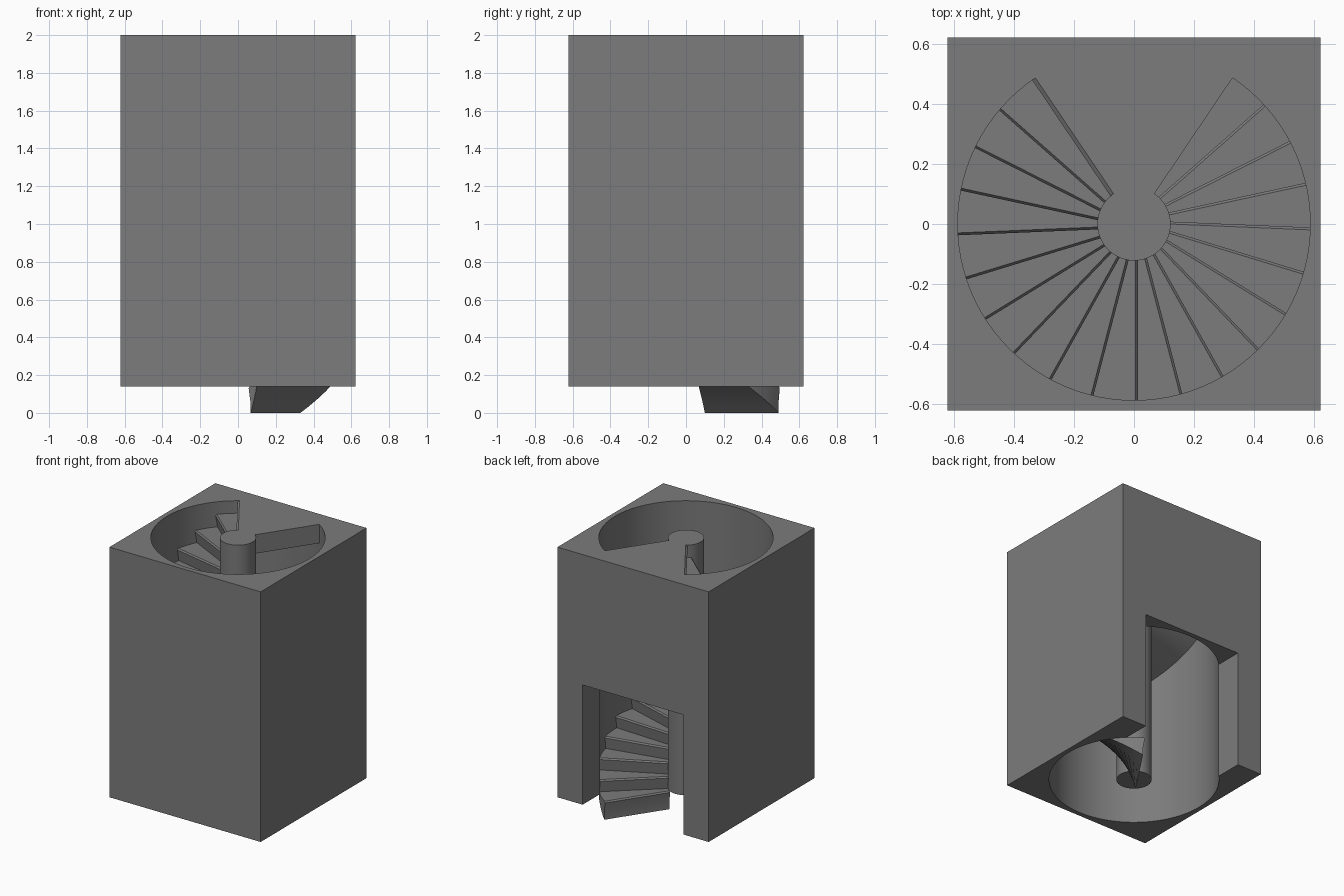
import bpy, bmesh, math
from mathutils import Vector

cube = bpy.data.objects.get("Cube")
if cube:
    bpy.data.objects.remove(cube, do_unlink=True)

HALF, TOP, FLOOR = 0.622, 2.0, 0.14      # tower half width, top and floor level
SHAFT, POLE = 0.587, 0.122               # radii
STEPS, CUTS = 20, 4                      # treads, slices per tread
START, END = math.radians(56), math.radians(-236)
RISE = (TOP - FLOOR) / STEPS
TURN = (END - START) / STEPS

grey = bpy.data.materials.new("concrete grey")
grey.use_nodes = True
grey.diffuse_color = (0.2, 0.2, 0.2, 1)
for node in grey.node_tree.nodes:
    if node.type == 'BSDF_PRINCIPLED':
        node.inputs["Base Color"].default_value = grey.diffuse_color


def add_object(name, bm):
    mesh = bpy.data.meshes.new(name)
    bmesh.ops.recalc_face_normals(bm, faces=bm.faces)
    bm.to_mesh(mesh)
    bm.free()
    obj = bpy.data.objects.new(name, mesh)
    bpy.context.collection.objects.link(obj)
    mesh.materials.append(grey)
    return obj


def box(name, low, high):
    bm = bmesh.new()
    bmesh.ops.create_cube(bm, size=1)
    low, high = Vector(low), Vector(high)
    bmesh.ops.scale(bm, vec=high - low, verts=bm.verts)
    bmesh.ops.translate(bm, vec=(low + high) / 2, verts=bm.verts)
    return add_object(name, bm)


def cylinder(name, radius, low, high, sides):
    bm = bmesh.new()
    bmesh.ops.create_cone(bm, cap_ends=True, segments=sides, radius1=radius,
                          radius2=radius, depth=high - low)
    bmesh.ops.translate(bm, vec=(0, 0, (low + high) / 2), verts=bm.verts)
    return add_object(name, bm)


def activate(obj):
    bpy.ops.object.select_all(action='DESELECT')
    obj.select_set(True)
    bpy.context.view_layer.objects.active = obj


def cut(target, cutter):
    cutter.hide_render = True
    mod = target.modifiers.new("cut", 'BOOLEAN')
    mod.operation, mod.solver, mod.object = 'DIFFERENCE', 'EXACT', cutter
    activate(target)
    bpy.ops.object.modifier_apply(modifier=mod.name)
    bpy.data.objects.remove(cutter, do_unlink=True)


# Tower with round shaft and rear doorway
tower = box("tower_walls", (-HALF, -HALF, FLOOR), (HALF, HALF, TOP))
cut(tower, cylinder("shaft_cutter", SHAFT, 0, TOP + 0.1, 96))
cut(tower, box("door_cutter", (-0.415, 0.3, 0), (0.415, 0.8, 1.03)))

# Central pole
pole = cylinder("central_pole", POLE, FLOOR, TOP, 48)

# Winding stair with leaning risers, chamfered nosings and a smooth underside
stair = bmesh.new()


def pair(angle, z, forward=0.0):
    """Inner and outer points of one radial line, shifted toward the riser."""
    c, s = math.cos(angle), math.sin(angle)
    return [Vector((r * c - forward * s, r * s + forward * c, z))
            for r in (POLE - 0.002, SHAFT + 0.003)]


def face(points):
    stair.faces.new([stair.verts.new(p) for p in points])


def strip(a, b):
    face([a[0], a[1], b[1], b[0]])


def sides(*pairs):
    for i in (0, 1):
        face([p[i] for p in pairs])


def add_step(index, sweep, slices, climb, chamfer):
    angle = START + index * TURN
    low, high = index * RISE, FLOOR + index * RISE
    bottom, foot = pair(angle, low), pair(angle, high - RISE)
    nose = pair(angle, high - 0.01, 0.013)
    edge = pair(angle, high, 0.013 - chamfer)
    strip(foot, nose)
    strip(nose, edge)
    sides(bottom, foot, nose, edge)
    if index == 0:
        strip(bottom, foot)
    for i in range(1, slices + 1):
        t = i / slices
        next_bottom = pair(angle + sweep * t, low + climb * t)
        next_edge = pair(angle + sweep * t, high)
        strip(bottom, next_bottom)
        strip(edge, next_edge)
        sides(bottom, edge, next_edge, next_bottom)
        bottom, edge = next_bottom, next_edge
    return bottom, edge


for k in range(STEPS):
    add_step(k, TURN, CUTS, RISE, 0.008)

# Landing slab at the top, closing the circle
strip(*add_step(STEPS, START - END - math.tau, 20, 0, 0.013))
bmesh.ops.remove_doubles(stair, verts=stair.verts, dist=0.0002)
stairs = add_object("winding_stairs", stair)

for obj in (tower, pole, stairs):
    activate(obj)
    bpy.ops.object.shade_smooth_by_angle(angle=math.radians(25))
